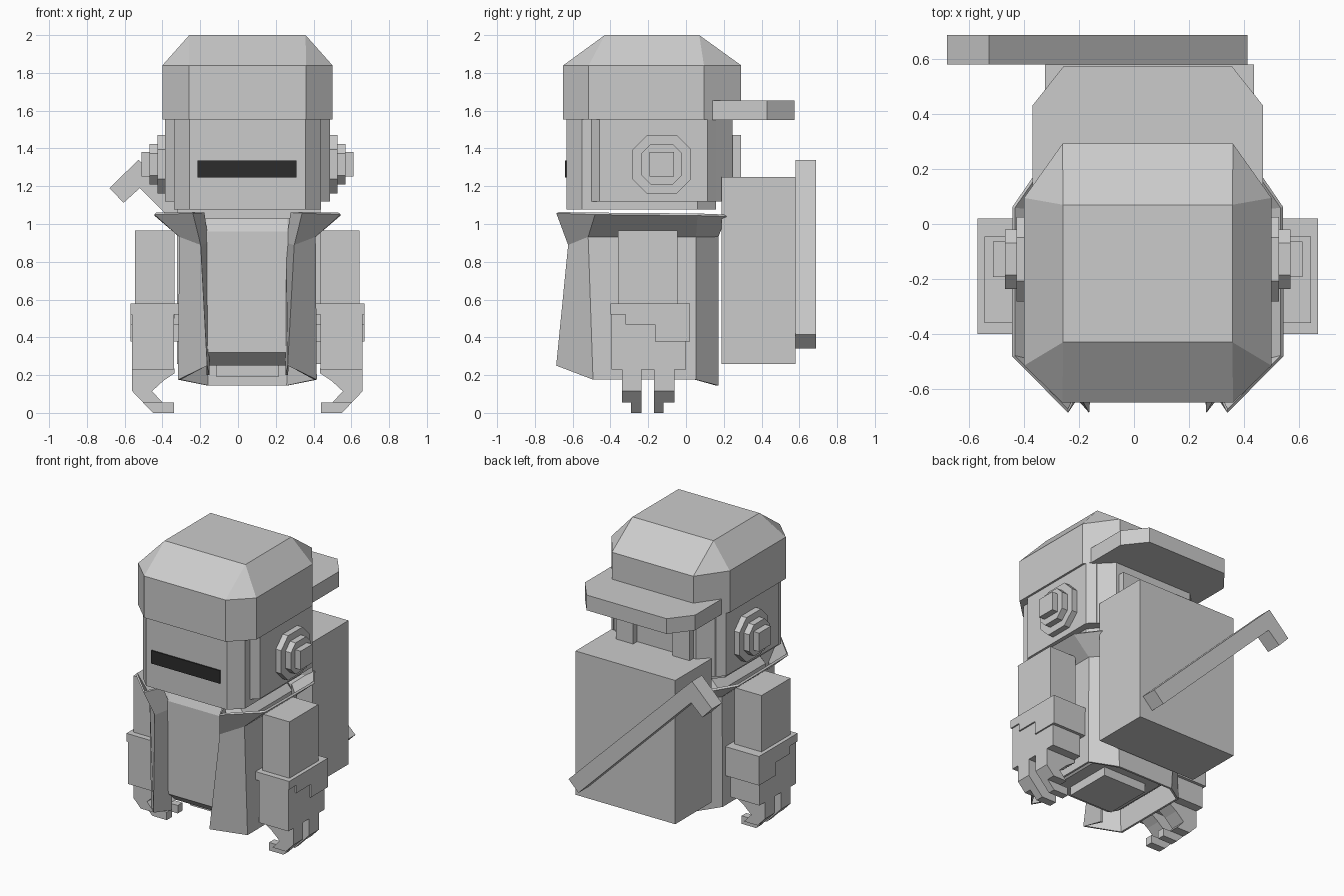
import bpy, bmesh
from mathutils import Vector

default = bpy.data.objects.get("Cube")
if default:
    bpy.data.objects.remove(default, do_unlink=True)

CX = 0.05  # symmetry plane of the figure


def material(name, value):
    m = bpy.data.materials.new(name)
    m.use_nodes = True
    color = (value, value, value, 1)
    m.diffuse_color = color
    m.node_tree.nodes["Principled BSDF"].inputs["Base Color"].default_value = color
    return m


GREY = material("light_grey", 0.6)
BLACK = material("visor_black", 0.025)


def finish(name, bm, mat=GREY, fix=True):
    if fix:
        bmesh.ops.recalc_face_normals(bm, faces=bm.faces)
    mesh = bpy.data.meshes.new(name)
    bm.to_mesh(mesh)
    bm.free()
    mesh.materials.append(mat)
    ob = bpy.data.objects.new(name, mesh)
    bpy.context.collection.objects.link(ob)
    return ob


def prism(name, pts, axis, lo, hi, mat=GREY):
    """Extrude a 2D outline along an axis; outline uses the other two axes in order."""
    bm = bmesh.new()

    def place(p, d):
        co = list(p)
        co.insert(axis, d)
        return bm.verts.new(co)
    face = bm.faces.new([place(p, lo) for p in pts])
    top = bmesh.ops.extrude_face_region(bm, geom=[face])["geom"]
    shift = Vector((0, 0, 0))
    shift[axis] = hi - lo
    bmesh.ops.translate(bm, vec=shift, verts=[g for g in top if isinstance(g, bmesh.types.BMVert)])
    return finish(name, bm, mat)


def box(name, x, y, z, mat=GREY):
    return prism(name, [(x[0], y[0]), (x[1], y[0]), (x[1], y[1]), (x[0], y[1])], 2, z[0], z[1], mat)


def octagon(half, inner, y0, y1, y2, y3):
    """Chamfered footprint, symmetric about CX."""
    right = [(inner, y0), (half, y1), (half, y2), (inner, y3)]
    return [(CX + x, y) for x, y in right] + [(CX - x, y) for x, y in reversed(right)]


def loft(name, rings):
    """Closed solid from (footprint, height) rings."""
    bm = bmesh.new()
    rows = [[bm.verts.new((x, y, z)) for x, y in pts] for pts, z in rings]
    for a, b in zip(rows, rows[1:]):
        for i in range(len(a)):
            j = (i + 1) % len(a)
            bm.faces.new((a[i], a[j], b[j], b[i]))
    bm.faces.new(rows[0])
    bm.faces.new(rows[-1])
    bmesh.ops.remove_doubles(bm, verts=bm.verts, dist=0.0005)
    return finish(name, bm)


def span(s, a, b):
    """Mirrored x range for side s."""
    return sorted((CX + s * a, CX + s * b))


# Head: face mask, side shell, visor, rear bars
prism("face_mask", octagon(0.39, 0.307, -0.632, -0.55, 0.06, 0.16), 2, 1.077, 1.56)
prism("head_shell", octagon(0.436, 0.39, -0.5, -0.457, 0.114, 0.16), 2, 1.12, 1.56)
prism("head_back", octagon(0.43, 0.3, 0.05, 0.08, 0.114, 0.246), 2, 1.12, 1.56)
box("visor", (-0.214, 0.31), (-0.64, -0.631), (1.246, 1.336), BLACK)
for s, side in ((1, "left"), (-1, "right")):
    box(f"rear_bar_{side}", span(s, 0.15, 0.28), (0.2, 0.29), (1.1, 1.47))

# Cap worn backwards, with the bill behind
rim = octagon(0.45, 0.31, -0.65, -0.515, 0.095, 0.292)
crown = octagon(0.308, 0.308, -0.43, -0.43, 0.07, 0.07)
loft("cap", [(rim, 1.553), (rim, 1.84), (crown, 2.0)])
prism("cap_bill", octagon(0.42, 0.305, 0.14, 0.141, 0.43, 0.575), 2, 1.55, 1.655)

# Stepped octagonal ear pieces
for s, side in ((1, "left"), (-1, "right")):
    for i, (r, c) in enumerate(((0.154, 0.075), (0.108, 0.05), (0.064, 0.0))):
        k = r - c
        pts = [(k, -r), (r, -k), (r, k), (k, r), (-k, r), (-r, k), (-r, -k), (-k, -r)]
        if c == 0:
            pts = [(r, -r), (r, r), (-r, r), (-r, -r)]
        x = span(s, 0.41, 0.477 + 0.0425 * i)
        prism(f"ear_{side}_{i}", [(-0.128 + y, 1.316 + z) for y, z in pts], 0, *x)

# Torso with bevelled bottom and a pad below
body = octagon(0.335, 0.215, -0.53, -0.46, 0.04, 0.15)
base = octagon(0.25, 0.212, -0.45, -0.4, 0.0, 0.06)
neck = octagon(0.27, 0.212, -0.5, -0.45, 0.04, 0.12)
loft("torso", [(base, 0.25), (body, 0.32), (body, 0.96), (neck, 1.03)])
box("bottom_pad", (CX - 0.165, CX + 0.165), (-0.36, -0.03), (0.19, 0.26))

# Open coat: rows run from the front edge around the back, flaring into a collar
collar = [(0.235, -0.56, 1.06), (0.29, -0.68, 1.06), (0.488, -0.48, 1.055),
          (0.488, 0.06, 1.05), (0.385, 0.21, 1.045)]
chest = [(0.212, -0.5, 0.9), (0.25, -0.617, 0.89), (0.355, -0.515, 0.935),
         (0.355, 0.05, 0.935), (0.25, 0.165, 0.935)]
hem = [(0.208, -0.5, 0.2), (0.215, -0.68, 0.25), (0.36, -0.49, 0.176),
       (0.36, 0.05, 0.176), (0.21, 0.165, 0.145)]
bm = bmesh.new()
rows = []
for row in (collar, chest, hem):
    pts = [(CX + x, y, z) for x, y, z in row] + [(CX - x, y, z) for x, y, z in reversed(row)]
    rows.append([bm.verts.new(p) for p in pts])
for a, b in zip(rows, rows[1:]):
    for i in range(len(a) - 1):
        bm.faces.new((a[i], b[i], b[i + 1], a[i + 1]))
coat = finish("coat", bm, fix=False)
solid = coat.modifiers.new("thickness", "SOLIDIFY")
solid.thickness = 0.015
solid.offset = 0

# Arms, stepped gloves and claw fingers
cuff = [(-0.4, 0.578), (0.02, 0.578), (0.02, 0.378), (-0.165, 0.378),
        (-0.165, 0.468), (-0.32, 0.468), (-0.32, 0.522), (-0.4, 0.522)]
finger = [(0.385, 0.235), (0.61, 0.235), (0.61, 0.115), (0.553, 0.055),
          (0.45, 0.055), (0.505, 0.115), (0.445, 0.17), (0.385, 0.21)]
tip = [(0.39, 0.055), (0.553, 0.055), (0.5, 0.0), (0.39, 0.0)]
for s, side in ((1, "left"), (-1, "right")):
    box(f"arm_{side}", span(s, 0.387, 0.594), (-0.36, -0.045), (0.5, 0.966))
    prism(f"cuff_{side}", cuff, 0, *span(s, 0.355, 0.62))
    box(f"glove_{side}", span(s, 0.388, 0.61), (-0.395, 0.0), (0.23, 0.56))
    for n, y0, y1, t0, t1 in (("front", -0.34, -0.235, -0.29, -0.235),
                              ("back", -0.17, -0.06, -0.17, -0.12)):
        prism(f"{n}_finger_{side}", [(CX + s * x, z) for x, z in finger], 1, y0, y1)
        prism(f"{n}_fingertip_{side}", [(CX + s * x, z) for x, z in tip], 1, t0, t1)

# Backpack with a hooked staff slung across it
box("backpack", (-0.324, 0.436), (0.187, 0.58), (0.26, 1.25))
staff = [(-0.527, 1.34), (-0.68, 1.19), (-0.606, 1.112), (-0.52, 1.19), (0.338, 0.34), (0.413, 0.415)]
prism("staff", staff, 1, 0.58, 0.688)
